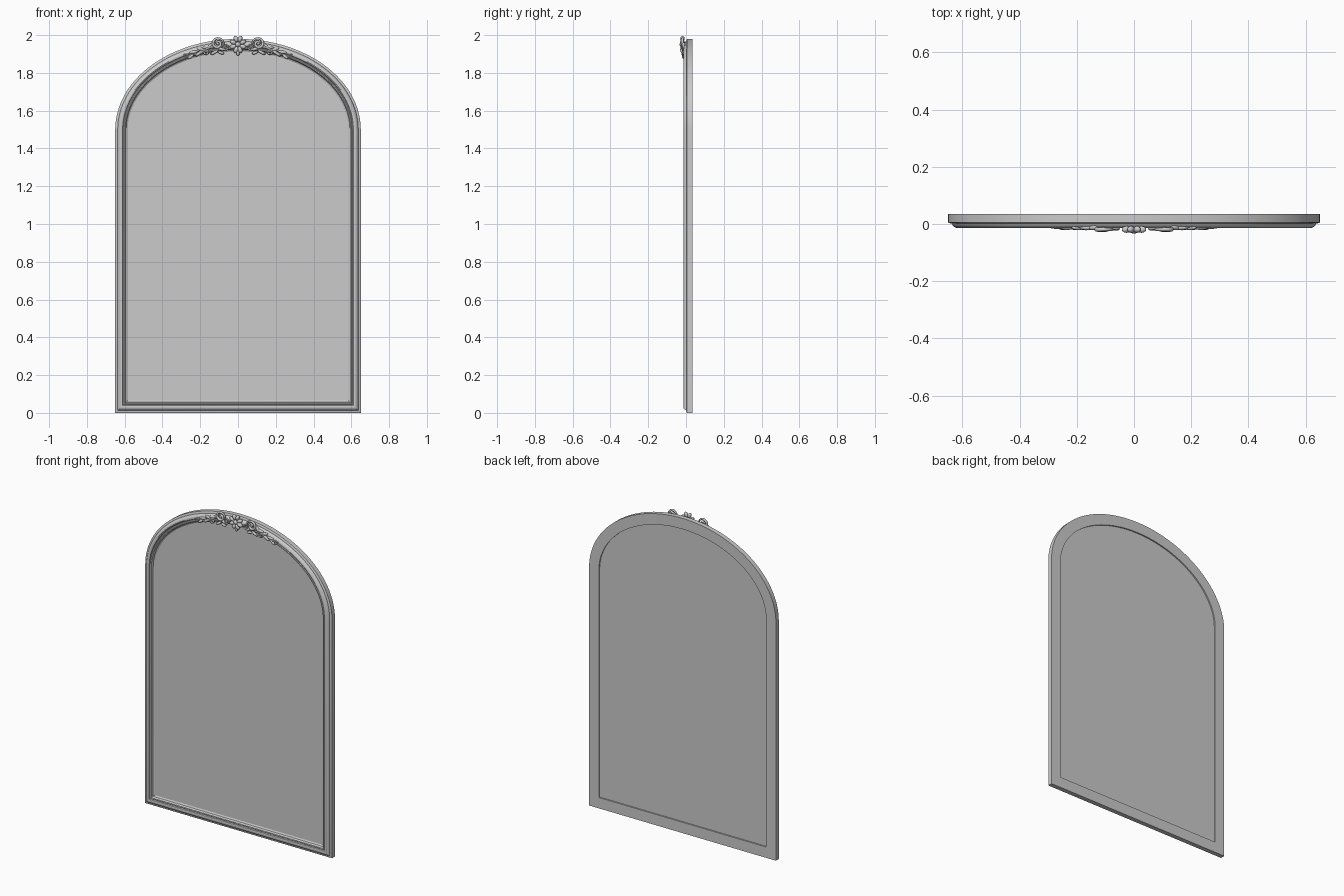
import bpy, bmesh
from math import sin, cos, pi, radians
from mathutils import Matrix, Vector

if "Cube" in bpy.data.objects:
    bpy.data.objects.remove(bpy.data.objects["Cube"])

HALF_W, SPRING, RISE, ARC = 0.65, 1.5, 0.48, 64


def material(name, value):
    m = bpy.data.materials.new(name)
    m.use_nodes = True
    m.diffuse_color = (value, value, value, 1)
    m.node_tree.nodes["Principled BSDF"].inputs["Base Color"].default_value = (value, value, value, 1)
    return m


GREY = material("plain grey", 0.6)


def finish(name, bm, angle=35):
    bmesh.ops.recalc_face_normals(bm, faces=bm.faces[:])
    mesh = bpy.data.meshes.new(name)
    bm.to_mesh(mesh)
    bm.free()
    obj = bpy.data.objects.new(name, mesh)
    bpy.context.collection.objects.link(obj)
    mesh.materials.append(GREY)
    bpy.ops.object.select_all(action="DESELECT")
    bpy.context.view_layer.objects.active = obj
    obj.select_set(True)
    bpy.ops.object.shade_smooth_by_angle(angle=radians(angle))
    return obj


def outline(inset, y):
    """Arched outline, shrunk evenly by the inset."""
    a, b = HALF_W - inset, RISE - inset
    arch = [Vector((a * cos(pi * i / ARC), y, SPRING + b * sin(pi * i / ARC))) for i in range(ARC + 1)]
    return [Vector((a, y, inset))] + arch + [Vector((-a, y, inset))]


def bridge(bm, rings, closed=False):
    pairs = list(zip(rings, rings[1:])) + ([(rings[-1], rings[0])] if closed else [])
    for r, s in pairs:
        n = len(r)
        for i in range(n):
            j = (i + 1) % n
            bm.faces.new((r[i], r[j], s[j], s[i]))


# Moulded frame: stepped profile (inset, depth) swept round the arch
profile = [(0, .035), (0, .006), (.004, .003), (.013, .002), (.015, -.004),
           (.02, -.009), (.026, -.013), (.033, -.014), (.039, -.011), (.042, -.005),
           (.045, -.005), (.048, -.009), (.053, -.009), (.056, -.004),
           (.058, .003), (.068, .009), (.068, .035)]
bm = bmesh.new()
bridge(bm, [[bm.verts.new(p) for p in outline(d, y)] for d, y in profile], closed=True)
finish("frame", bm)

# Mirror panel, slightly recessed at the back
bm = bmesh.new()
rings = [[bm.verts.new(p) for p in outline(.066, y)] for y in (.008, .027)]
bridge(bm, rings)
for ring in rings:
    bm.faces.new(ring)
finish("mirror_panel", bm)


# Carved crest
def blob(bm, x, y, z, size, turn=0, segments=12):
    """Rounded leaf, petal or bead turned in the frame plane."""
    m = Matrix.Translation((x, y, z)) @ Matrix.Rotation(-turn, 4, "Y") @ Matrix.Diagonal((*size, 1))
    bmesh.ops.create_uvsphere(bm, u_segments=segments, v_segments=8, radius=1, matrix=m)


def tube(bm, points, radii, y, sides=8):
    """Tapered carved strand along points (x, z)."""
    rings = []
    for i, (x, z) in enumerate(points):
        p, q = points[max(i - 1, 0)], points[min(i + 1, len(points) - 1)]
        t = Vector((q[0] - p[0], 0, q[1] - p[1])).normalized()
        side = Vector((t.z, 0, -t.x))
        rings.append([bm.verts.new(Vector((x, y, z)) + radii[i] * (side * cos(2 * pi * k / sides)
                      + Vector((0, 1.1 * sin(2 * pi * k / sides), 0)))) for k in range(sides)])
    bridge(bm, rings)
    bm.faces.new(rings[0])
    bm.faces.new(rings[-1])


def scroll(bm, s, cx, cz, r, start, turns, width, y):
    """Spiral volute closing in on its eye."""
    n = 30
    pts, radii = [], []
    for i in range(n + 1):
        f = i / n
        a = start + turns * 2 * pi * f
        rr = r * (1 - .78 * f)
        pts.append((s * (cx + rr * cos(a)), cz + rr * sin(a)))
        radii.append(width * (.55 + .45 * sin(pi * f)))
    tube(bm, pts, radii, y)
    blob(bm, s * cx, y, cz, (width * 1.1, width * 1.3, width * 1.1))


def arch_z(x, inset):
    return SPRING + (RISE - inset) * (1 - (x / (HALF_W - inset)) ** 2) ** .5


# Rosette: petals around a bead
bm = bmesh.new()
for k in range(8):
    a = 2 * pi * k / 8 + pi / 8
    blob(bm, .028 * cos(a), -.019, 1.951 + .031 * sin(a), (.018, .012, .0115), a)
blob(bm, 0, -.023, 1.951, (.014, .011, .014))
blob(bm, 0, -.016, 1.906, (.009, .009, .015))
finish("rosette", bm, 60)

for s, label in ((1, "left"), (-1, "right")):
    # Volutes beside the rosette
    bm = bmesh.new()
    scroll(bm, s, .108, 1.955, .033, pi * 1.15, -1.6, .0075, -.019)
    scroll(bm, s, .068, 1.934, .018, pi * .3, 1.3, .005, -.017)
    scroll(bm, s, .168, 1.912, .017, pi * .6, -1.4, .005, -.016)
    finish(label + "_scrolls", bm, 60)

    # Stem following the arch, ending in a small curl
    bm = bmesh.new()
    steps = [i / 24 for i in range(25)]
    xs = [.075 + .215 * f for f in steps]
    tube(bm, [(s * x, arch_z(x, .042) + .012 * sin(9 * f - 1.2)) for x, f in zip(xs, steps)],
         [.009 - .006 * f for f in steps], -.013)
    scroll(bm, s, .272, 1.892, .012, pi * .5, -1.2, .0035, -.013)
    finish(label + "_stem", bm, 60)

    # Leaves fanned along the stem
    bm = bmesh.new()
    for x, inset, turn, length in ((.145, .022, -.7, .026), (.165, .027, -.2, .026),
                                   (.195, .032, .25, .024), (.205, .05, -.65, .026),
                                   (.235, .036, -.15, .024), (.25, .054, -.7, .02),
                                   (.125, .062, -.5, .022), (.09, .068, .3, .018)):
        blob(bm, s * x, -.013, arch_z(x, inset), (length, .008, .008), s * turn)
    finish(label + "_leaves", bm, 60)
